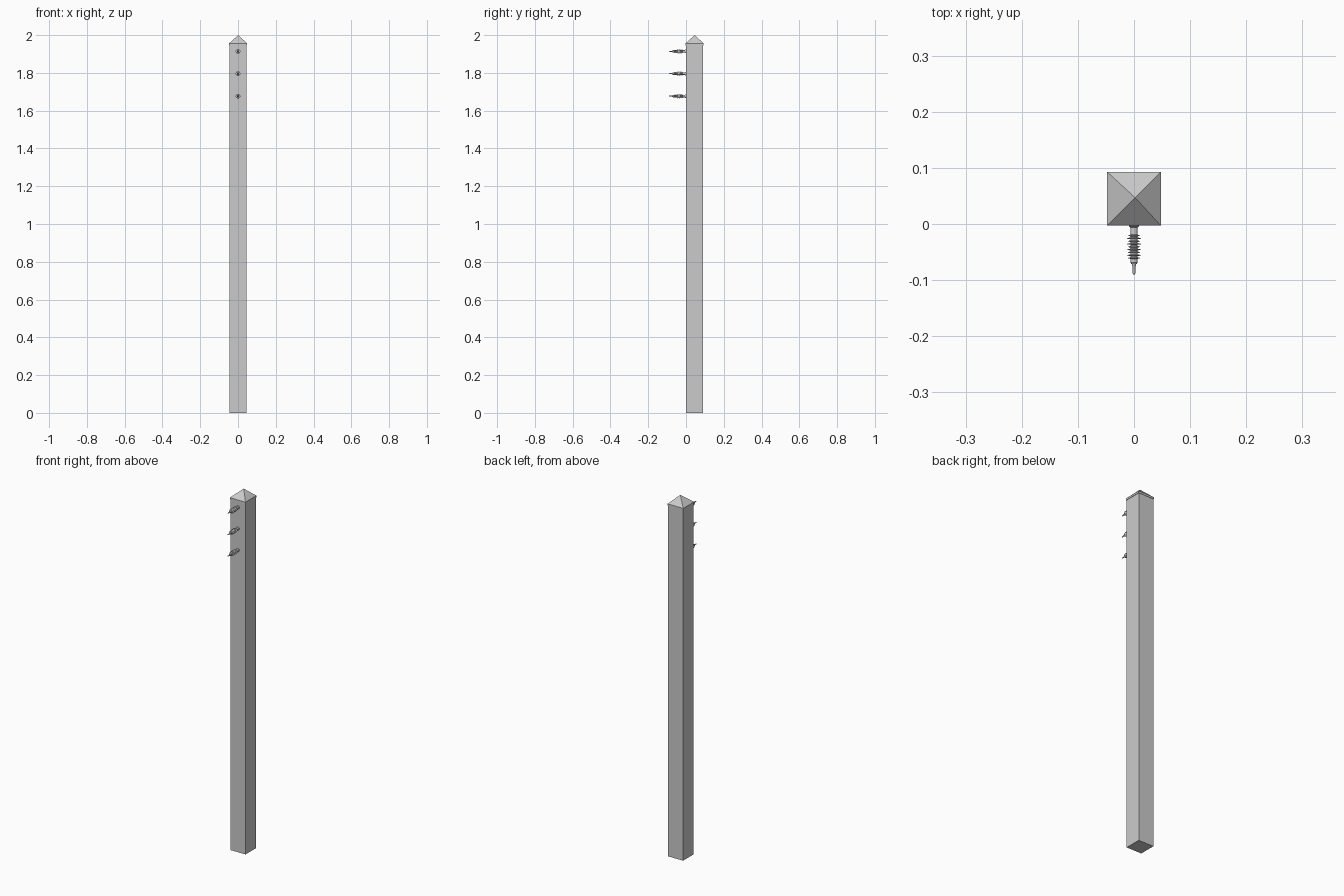
import bpy, bmesh, math
from mathutils import Matrix

if "Cube" in bpy.data.objects:
    bpy.data.objects.remove(bpy.data.objects["Cube"])

def finish(name, bm):
    bmesh.ops.recalc_face_normals(bm, faces=bm.faces)
    me = bpy.data.meshes.new(name)
    bm.to_mesh(me)
    bm.free()
    ob = bpy.data.objects.new(name, me)
    bpy.context.collection.objects.link(ob)
    return ob

def box(name, lo, hi):
    bm = bmesh.new()
    bmesh.ops.create_cube(bm, size=1)
    for v in bm.verts:
        v.co = [(l + h) / 2 + c * (h - l) for l, h, c in zip(lo, hi, v.co)]
    return finish(name, bm)

def turned(name, profile, z, sides=20):
    """Revolve (radius, y) points around an axis parallel to y."""
    bm = bmesh.new()
    rings = []
    for r, y in profile:
        rings.append([bm.verts.new((r * math.cos(a), y, z + r * math.sin(a)))
                      for a in (2 * math.pi * i / sides for i in range(sides))])
    for a, b in zip(rings, rings[1:]):
        for i in range(sides):
            j = (i + 1) % sides
            bm.faces.new((a[i], a[j], b[j], b[i]))
    bm.faces.new(rings[0])
    bm.faces.new(rings[-1])
    ob = finish(name, bm)
    ob.data.shade_smooth()
    ob.data.set_sharp_from_angle(angle=math.radians(35))
    return ob

# square post
box("post", (-0.046, 0.0, 0.0), (0.046, 0.091, 1.955))

# pyramid cap with a thin overhanging rim
bm = bmesh.new()
h, cy = 0.048, 0.045
corners = [(-h, cy - h), (h, cy - h), (h, cy + h), (-h, cy + h)]
low = [bm.verts.new((x, y, 1.946)) for x, y in corners]
top = [bm.verts.new((x, y, 1.956)) for x, y in corners]
apex = bm.verts.new((0.002, 0.047, 2.0))
bm.faces.new(low)
for i in range(4):
    j = (i + 1) % 4
    bm.faces.new((low[i], low[j], top[j], top[i]))
    bm.faces.new((top[i], top[j], apex))
finish("cap", bm)

# ribbed insulator profile: base collar, neck, alternating sheds, end collar
body = [(0.009, 0.002), (0.009, -0.004), (0.0065, -0.006)]
for i in range(9):
    y = -0.019 - i * 0.005
    r = 0.0125 if i % 2 else 0.0105
    body += [(0.0065, y), (r, y - 0.0015), (r, y - 0.0022), (0.0065, y - 0.003)]
body += [(0.0065, -0.069), (0.005, -0.071)]
pin = [(0.004, -0.068), (0.004, -0.074), (0.0026, -0.076),
       (0.0026, -0.087), (0.0015, -0.09)]

for n, z in enumerate((1.914, 1.796, 1.677), 1):
    turned(f"insulator_{n}", body, z)
    turned(f"terminal_pin_{n}", pin, z, 12)
